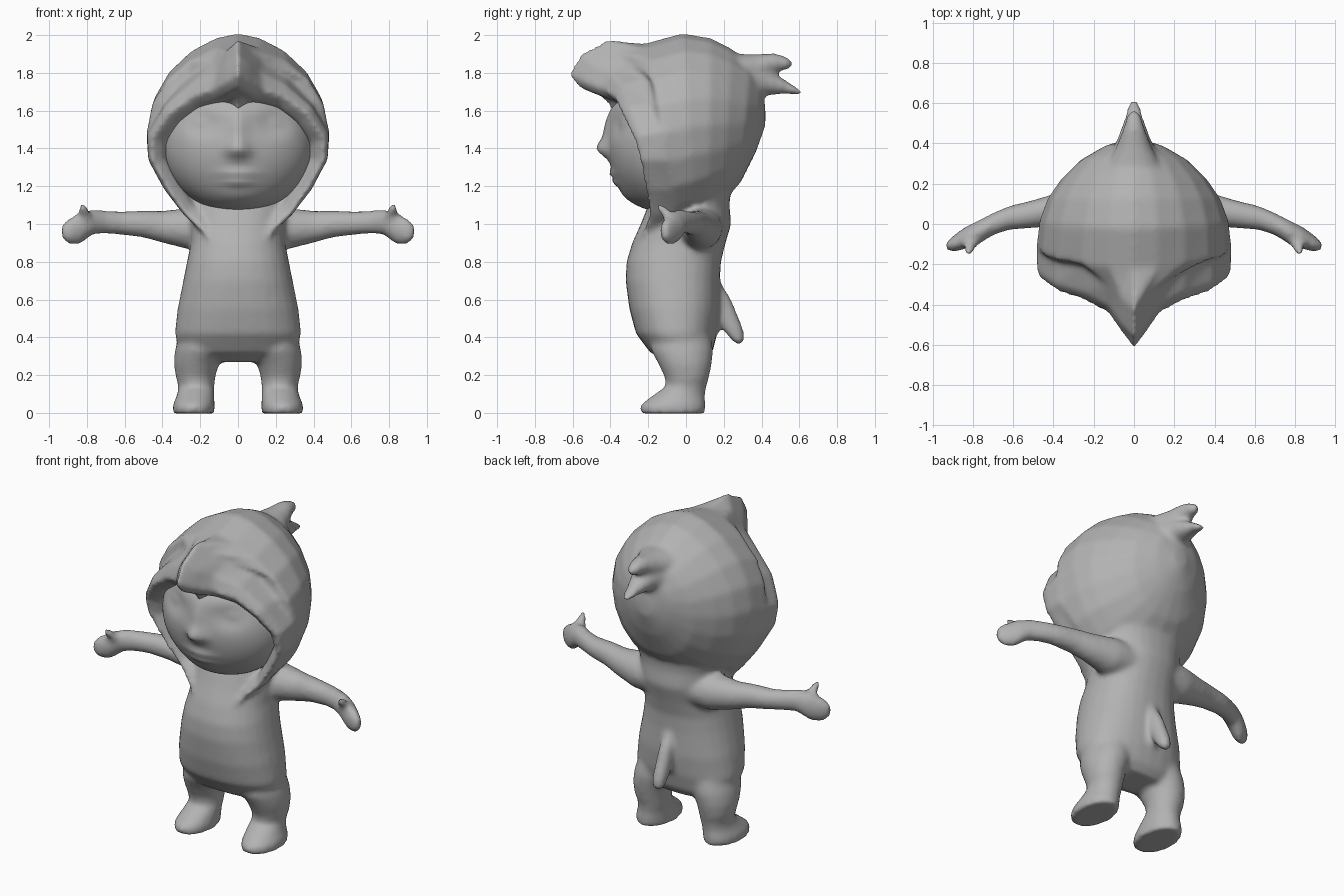
import bpy, bmesh, math
from mathutils import Vector

cube = bpy.data.objects.get("Cube")
if cube:
    bpy.data.objects.remove(cube, do_unlink=True)

grey = bpy.data.materials.new("plain grey")
grey.use_nodes = True
colour = (0.45, 0.45, 0.45, 1)
grey.diffuse_color = colour
grey.node_tree.nodes["Principled BSDF"].inputs["Base Color"].default_value = colour


def finish(name, bm):
    """Turn a bmesh into a smooth, coloured object."""
    bmesh.ops.recalc_face_normals(bm, faces=bm.faces)
    mesh = bpy.data.meshes.new(name)
    bm.to_mesh(mesh)
    bm.free()
    mesh.materials.append(grey)
    mesh.shade_smooth()
    obj = bpy.data.objects.new(name, mesh)
    bpy.context.collection.objects.link(obj)
    return obj


def loft(bm, rings):
    """Skin a closed solid over a list of point rings."""
    loops = [[bm.verts.new(point) for point in ring] for ring in rings]
    faces = []
    for low, high in zip(loops, loops[1:]):
        count = len(low)
        for i in range(count):
            j = (i + 1) % count
            faces.append(bm.faces.new((low[i], low[j], high[j], high[i])))
    faces.append(bm.faces.new(loops[0][::-1]))
    faces.append(bm.faces.new(loops[-1]))
    bmesh.ops.recalc_face_normals(bm, faces=faces)


def tube(bm, sections, axis, side=1, power=1.0, count=20):
    """Loft ellipses (x, y, z, radius, radius) lying across one axis."""
    across = [k for k in range(3) if k != axis]
    rings = []
    for *centre, first, second in sections:
        ring = []
        for i in range(count):
            angle = math.tau * i / count
            point = Vector(centre)
            for k, radius, value in ((across[0], first, math.cos(angle)),
                                     (across[1], second, math.sin(angle))):
                point[k] += radius * math.copysign(abs(value) ** power, value)
            point.x *= side
            ring.append(point)
        rings.append(ring)
    loft(bm, rings)


def mirrored(half):
    """Complete a ring from its left half, top centre to bottom centre."""
    return half + [(-x, y, z) for x, y, z in half[-2:0:-1]]


suit = bmesh.new()

# Torso: height, half width, front y, back y
torso = [(.27, .2, -.1, .1), (.32, .31, -.19, .14), (.42, .335, -.265, .165),
         (.55, .32, -.3, .18), (.7, .29, -.32, .18), (.8, .27, -.315, .185),
         (.9, .25, -.285, .21), (1, .25, -.24, .24), (1.1, .26, -.2, .23),
         (1.2, .28, -.15, .24)]
tube(suit, [(0, (front + back) / 2, z, wide, (back - front) / 2)
            for z, wide, front, back in torso], axis=2, power=.88, count=28)

# Limbs, built once and repeated on the other side
arm = [(.12, .08, .98, .12, .11), (.26, .08, .975, .11, .11),
       (.4, .07, .985, .08, .085), (.5, .05, 1, .07, .072),
       (.62, .03, 1.005, .06, .062), (.7, 0, 1.01, .056, .062),
       (.77, -.04, 1.01, .06, .066), (.84, -.07, .975, .055, .085),
       (.9, -.1, .96, .04, .066), (.935, -.11, .96, .015, .035)]
thumb = [(.8, -.06, 1.0, .05, .045), (.81, -.09, 1.04, .036, .036),
         (.82, -.125, 1.08, .028, .03), (.82, -.145, 1.105, .014, .014)]
leg = [(.235, -.07, -.004, .11, .17), (.235, -.07, .04, .112, .175),
       (.225, -.04, .09, .1, .14), (.22, 0, .14, .095, .108),
       (.225, .005, .19, .105, .118), (.22, -.005, .26, .12, .142),
       (.2, -.02, .33, .135, .165), (.18, -.03, .42, .13, .16)]
for side in (1, -1):
    tube(suit, arm, axis=0, side=side)
    tube(suit, thumb, axis=2, side=side)
    tube(suit, leg, axis=2, side=side)

# Tail
tube(suit, [(0, .15, .7, .03, .03), (0, .19, .6, .042, .05),
            (0, .215, .52, .045, .058), (0, .25, .44, .045, .055),
            (0, .275, .385, .038, .035), (0, .28, .365, .02, .015)], axis=2)

# Forked tuft behind the hood
tube(suit, [(0, .25, 1.81, .15, .09), (0, .38, 1.82, .09, .08),
            (0, .47, 1.855, .055, .05), (0, .54, 1.85, .035, .032),
            (0, .565, 1.845, .012, .014)], axis=1)
tube(suit, [(0, .3, 1.76, .14, .1), (0, .43, 1.75, .08, .07),
            (0, .53, 1.725, .045, .035), (0, .59, 1.7, .03, .02),
            (0, .615, 1.695, .012, .01)], axis=1)

# Hood: peaked rim, two brow rings, then rounded rings towards the back
rim = [(0, -.62, 1.79), (.06, -.54, 1.75), (.13, -.44, 1.71), (.25, -.38, 1.67),
       (.37, -.34, 1.58), (.46, -.28, 1.45), (.46, -.25, 1.34), (.37, -.22, 1.18),
       (.28, -.2, 1.05), (.15, -.25, .92), (0, -.27, .86)]
brow = [(0, -.56, 1.9), (.06, -.5, 1.85), (.12, -.41, 1.8), (.25, -.34, 1.74),
        (.39, -.3, 1.62), (.48, -.24, 1.47), (.475, -.2, 1.34), (.39, -.16, 1.18),
        (.29, -.13, 1.05), (.15, -.18, .92), (0, -.2, .86)]
crown = [(0, -.42, 1.975), (.07, -.36, 1.91), (.13, -.3, 1.86), (.26, -.2, 1.78),
         (.39, -.18, 1.64), (.485, -.12, 1.49), (.475, -.1, 1.34), (.38, -.08, 1.18),
         (.27, -.06, 1.05), (.15, -.08, .95), (0, -.1, .9)]


def lining(scale, depth):
    return [(x * scale, y + depth, 1.35 + (z - 1.35) * scale) for x, y, z in rim]


def back_ring(top_y, top_z, low_y, low_z, wide):
    half = []
    for i in range(len(rim)):
        angle = math.pi * i / (len(rim) - 1)
        drop = (1 - math.cos(angle)) / 2
        bulge = abs(math.sin(angle)) ** (1.2 if drop < .5 else .9)
        half.append((wide * bulge, top_y + (low_y - top_y) * drop,
                     top_z + (low_z - top_z) * drop))
    return half


halves = [lining(.1, .3), lining(.5, .26), lining(.76, .16), lining(.85, .05),
          rim, brow, crown]
halves += [back_ring(*values) for values in (
    (-.22, 1.955, -.02, 1, .485), (-.02, 2.01, .05, 1.02, .47),
    (.13, 1.985, .12, 1.06, .43), (.24, 1.93, .2, 1.12, .365),
    (.34, 1.85, .29, 1.22, .27), (.4, 1.76, .37, 1.38, .15),
    (.42, 1.62, .42, 1.52, .04))]
loft(suit, [mirrored(half) for half in halves])

# Blend the hood, torso, limbs and tail into one soft suit
hooded_suit = finish("hooded_suit", suit)
remesh = hooded_suit.modifiers.new("blend", 'REMESH')
remesh.mode = 'VOXEL'
remesh.voxel_size = .016
remesh.use_smooth_shade = True
soften = hooded_suit.modifiers.new("soften", 'SMOOTH')
soften.factor = .5
soften.iterations = 7

# Face: rounded ball with soft bumps (x, z, width, height, amount)
bumps = [(0, 1.4, .045, .04, .05), (0, 1.5, .035, .08, .03),
         (0, 1.268, .075, .016, .022), (0, 1.222, .065, .018, .022),
         (0, 1.14, .12, .05, .02), (0, 1.62, .2, .06, .02)]
for side in (1, -1):
    bumps += [(side * .19, 1.53, .06, .05, -.03), (side * .2, 1.535, .03, .025, .016),
              (side * .04, 1.385, .025, .02, .012)]
face = bmesh.new()
bmesh.ops.create_uvsphere(face, u_segments=80, v_segments=56, radius=1)
for vert in face.verts:
    x, y, z = vert.co
    vert.co = (x * .4, -.08 + .33 * math.copysign(abs(y) ** .85, y), 1.42 + z * .36)
    if y < 0:
        for bx, bz, wide, tall, amount in bumps:
            spread = ((vert.co.x - bx) / wide) ** 2 + ((vert.co.z - bz) / tall) ** 2
            vert.co.y -= amount * math.exp(-spread / 1.5)
finish("face", face)
